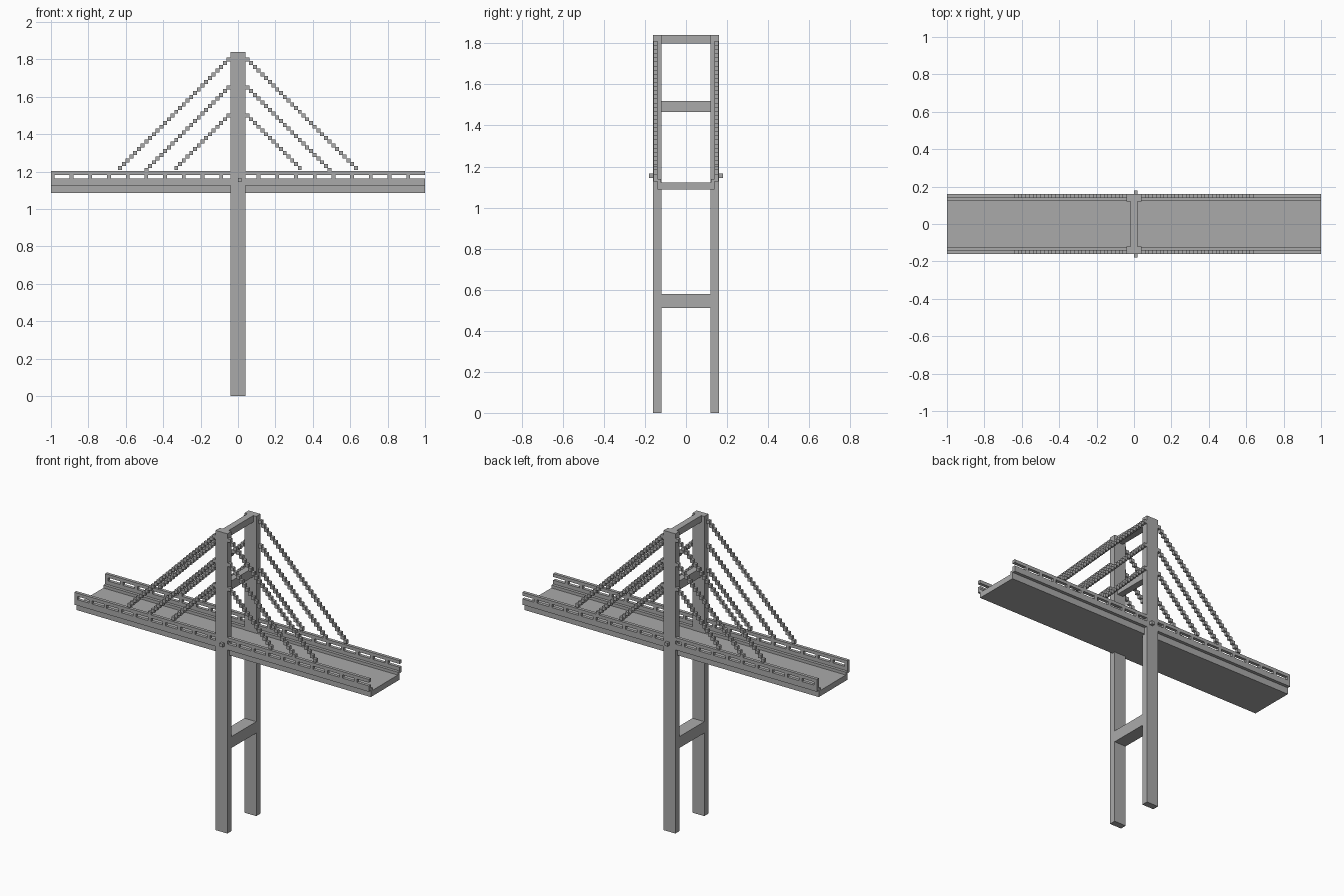
import bpy, bmesh

if "Cube" in bpy.data.objects:
    bpy.data.objects.remove(bpy.data.objects["Cube"])

grey = bpy.data.materials.new("concrete_grey")
grey.diffuse_color = (0.4, 0.4, 0.4, 1)
grey.use_nodes = True
grey.node_tree.nodes["Principled BSDF"].inputs["Base Color"].default_value = grey.diffuse_color


def boxes(name, spans):
    """One object made of axis-aligned boxes given as (x0, x1, y0, y1, z0, z1)."""
    bm = bmesh.new()
    for x0, x1, y0, y1, z0, z1 in spans:
        for v in bmesh.ops.create_cube(bm, size=1)["verts"]:
            v.co = (x0 + (v.co.x + 0.5) * (x1 - x0),
                    y0 + (v.co.y + 0.5) * (y1 - y0),
                    z0 + (v.co.z + 0.5) * (z1 - z0))
    mesh = bpy.data.meshes.new(name)
    bm.to_mesh(mesh)
    bm.free()
    mesh.materials.append(grey)
    obj = bpy.data.objects.new(name, mesh)
    bpy.context.collection.objects.link(obj)
    return obj


def both_sides(span):
    """The span plus its mirror image across y = 0."""
    x0, x1, y0, y1, z0, z1 = span
    return [span, (x0, x1, -y1, -y0, z0, z1)]


# Tower: two legs and three cross beams
boxes("tower_legs", both_sides((-0.04, 0.04, 0.12, 0.16, 0, 1.84)))
boxes("top_beam", [(-0.02, 0.02, -0.12, 0.12, 1.80, 1.84)])
boxes("middle_beam", [(-0.02, 0.02, -0.12, 0.12, 1.465, 1.52)])
boxes("lower_beam", [(-0.04, 0.04, -0.12, 0.12, 0.51, 0.58)])

# Road deck with low kerbs
boxes("road_deck", [(-1, 1, -0.14, 0.14, 1.087, 1.122)])
boxes("kerbs", both_sides((-1, 1, 0.122, 0.14, 1.122, 1.14)))

# Side panels, handrails and the posts between them (open at the +x end)
boxes("side_panels", both_sides((-1, 1, 0.14, 0.1595, 1.127, 1.163)))
boxes("handrails", both_sides((-1, 1, 0.14, 0.1595, 1.183, 1.203)))
posts = []
for k in range(20):
    x = -1 + 0.1 * k
    posts += both_sides((x, x + 0.02, 0.14, 0.1595, 1.163, 1.183))
boxes("rail_posts", posts)

# Small studs on the outside of the legs
boxes("leg_studs", both_sides((0, 0.02, 0.16, 0.179, 1.145, 1.165)))

# Stepped stay cables: chains of small cubes falling at 45 degrees
links = []
for top, count in ((1.81, 30), (1.66, 23), (1.51, 15)):
    for i in range(count):
        x, z = 0.04 + 0.02 * i, top - 0.02 * i
        for x0, x1 in ((x - 0.0005, x + 0.0205), (-x - 0.0205, -x + 0.0005)):
            links += both_sides((x0, x1, 0.14, 0.1595, z - 0.0205, z + 0.0005))
boxes("stay_cables", links)
